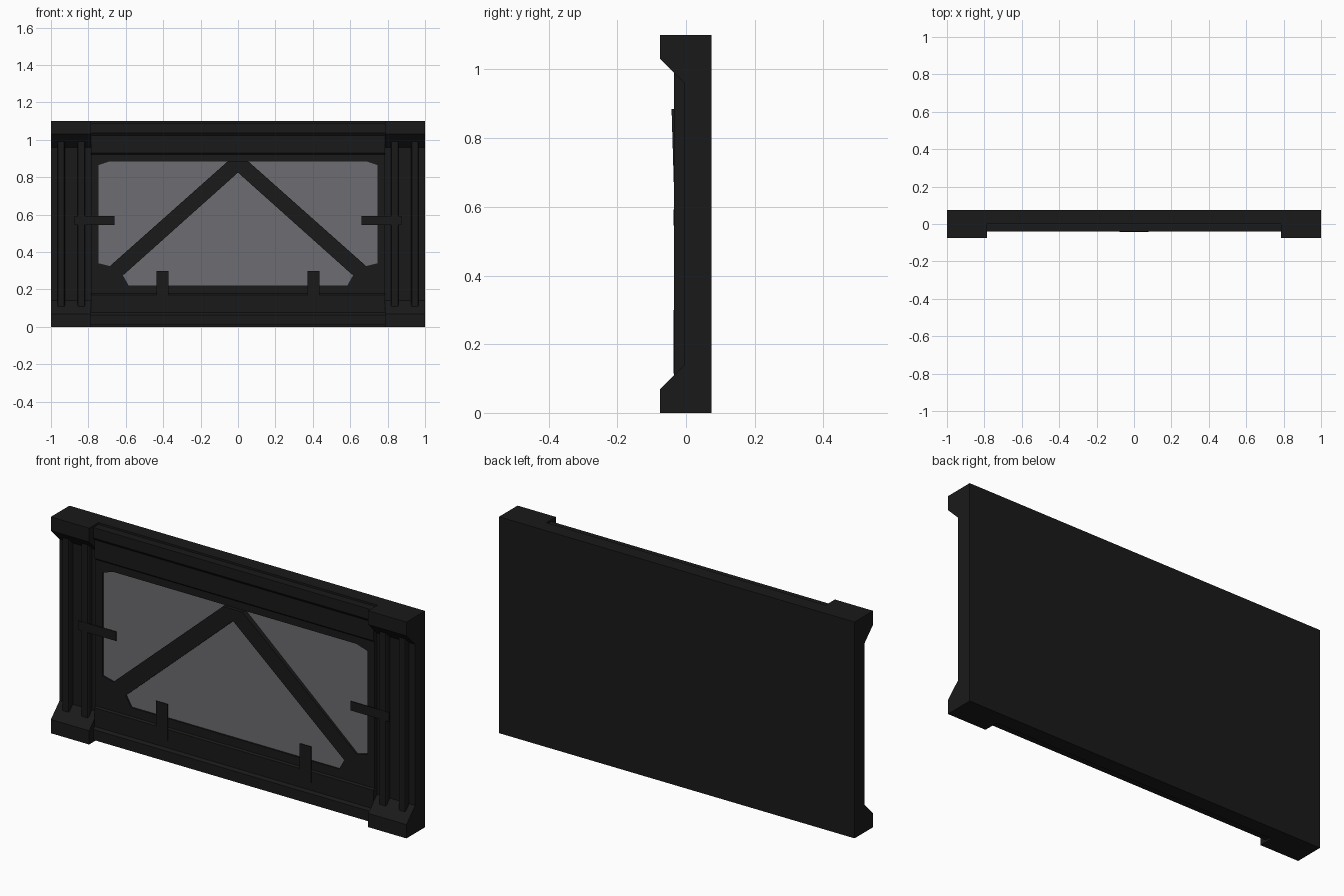
import bpy, bmesh

if "Cube" in bpy.data.objects:
    bpy.data.objects.remove(bpy.data.objects["Cube"])


def material(name, rgb):
    m = bpy.data.materials.new(name)
    m.diffuse_color = (*rgb, 1)
    m.use_nodes = True
    m.node_tree.nodes["Principled BSDF"].inputs["Base Color"].default_value = m.diffuse_color
    return m


DARK = material("dark_metal", (0.010, 0.010, 0.010))
GLASS = material("grey_glass", (0.15, 0.15, 0.168))


def solid(name, bottom, top, mat=DARK):
    """Closed prism between two matching rings of 3D points."""
    bm = bmesh.new()
    a = [bm.verts.new(p) for p in bottom]
    b = [bm.verts.new(p) for p in top]
    n = len(a)
    bm.faces.new(a)
    bm.faces.new(b[::-1])
    for i in range(n):
        bm.faces.new((a[i], b[i], b[(i + 1) % n], a[(i + 1) % n]))
    bmesh.ops.recalc_face_normals(bm, faces=bm.faces)
    me = bpy.data.meshes.new(name)
    bm.to_mesh(me)
    bm.free()
    me.materials.append(mat)
    ob = bpy.data.objects.new(name, me)
    bpy.context.collection.objects.link(ob)
    return ob


def mirror_x(ob):
    ob.modifiers.new("mirror", 'MIRROR').use_mirror_merge = False
    return ob


def box(name, x0, x1, y0, y1, z0, z1, mat=DARK):
    ring = [(x0, y0), (x1, y0), (x1, y1), (x0, y1)]
    return solid(name, [(x, y, z0) for x, y in ring], [(x, y, z1) for x, y in ring], mat)


def side_profile(name, yz, x0, x1):
    return solid(name, [(x0, y, z) for y, z in yz], [(x1, y, z) for y, z in yz])


def plate(name, xz, front, back=-0.003):
    """Front-facing plate; front gives the y of the face at height z."""
    return solid(name, [(x, front(z), z) for x, z in xz], [(x, back, z) for x, z in xz])


H = 1.10
# Solid back wall between the pillars
box("back_wall", -0.785, 0.785, 0.0, 0.074, 0, H)

# Pillars with sloped caps and feet, and rails between them
pillar = [(0.074, 0), (-0.075, 0), (-0.075, 0.07), (-0.005, 0.14),
          (-0.005, H - 0.14), (-0.075, H - 0.07), (-0.075, H), (0.074, H)]
mirror_x(side_profile("pillar", pillar, 0.785, 1.0))
rail = [(0.004, 1.09), (-0.040, 1.09), (-0.040, 1.037), (-0.028, 1.02), (0.004, 1.02)]
side_profile("upper_rail", rail, -0.785, 0.785)
side_profile("lower_rail", [(y, H - z) for y, z in rail], -0.785, 0.785)

# Columns with a narrow chamfer on the pillars
for i, cx in enumerate((0.838, 0.946)):
    ring = [(cx - 0.02, -0.003), (cx - 0.02, -0.030), (cx - 0.017, -0.035),
            (cx + 0.017, -0.035), (cx + 0.02, -0.030), (cx + 0.02, -0.003)]
    mirror_x(solid(f"pillar_column_{i + 1}", [(x, y, 0.11) for x, y in ring],
                   [(x, y, 0.99) for x, y in ring]))

# Panels above and below the window, chamfered towards it
panel = [(0.002, 1.03), (-0.031, 1.03), (-0.031, 0.93), (-0.022, 0.92), (0.002, 0.92)]
side_profile("upper_panel", panel, -0.785, 0.785)
side_profile("lower_panel", [(y, H - z) for y, z in panel], -0.785, 0.785)

# Window frame with corner fillers
FRAME = -0.024
box("frame_top", -0.785, 0.785, FRAME, 0.002, 0.885, 0.925)
box("frame_bottom", -0.785, 0.785, FRAME, 0.002, 0.175, 0.222)
mirror_x(box("frame_side", 0.745, 0.785, FRAME, 0.002, 0.222, 0.885))
mirror_x(plate("upper_corner", [(0.745, 0.885), (0.685, 0.885), (0.745, 0.865)], lambda z: FRAME))
mirror_x(plate("lower_corner", [(0.745, 0.222), (0.585, 0.222), (0.615, 0.275),
                                (0.685, 0.325), (0.745, 0.34)], lambda z: FRAME))

# Diagonal braces, leaning slightly forward at the apex
mirror_x(plate("diagonal_brace", [(0, 0.825), (0.615, 0.275), (0.685, 0.325),
                                  (0.055, 0.885), (0, 0.885)],
               lambda z: -0.035 - (z - 0.65) * 0.03))

# Glass pane
box("window_glass", -0.746, 0.746, -0.016, -0.001, 0.22, 0.887, GLASS)

# Thin retaining clips
mirror_x(box("side_clip", 0.66, 0.875, -0.037, -0.034, 0.545, 0.592))
mirror_x(box("bottom_clip", 0.372, 0.437, -0.036, -0.033, 0.115, 0.30))
